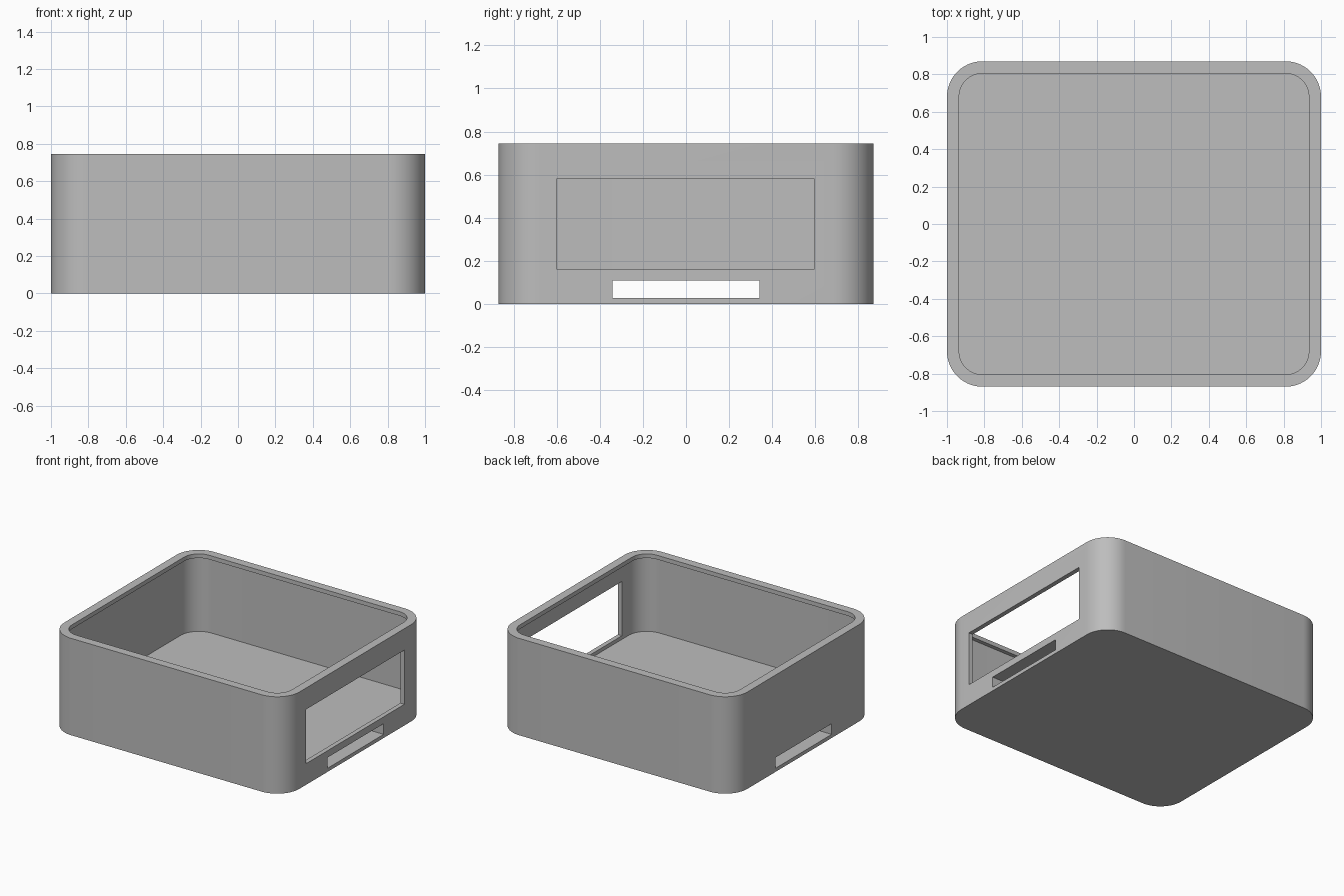
import bpy, bmesh, math

if "Cube" in bpy.data.objects:
    bpy.data.objects.remove(bpy.data.objects["Cube"])

HALF_X, HALF_Y, HEIGHT, RADIUS = 1.0, 0.87, 0.745, 0.19
WALL, LIP, LIP_HEIGHT, FLOOR = 0.035, 0.065, 0.032, 0.135
STEPS = 14

grey = bpy.data.materials.new("grey plastic")
grey.use_nodes = True
colour = (0.51, 0.51, 0.51, 1)
grey.diffuse_color = colour
grey.node_tree.nodes["Principled BSDF"].inputs["Base Color"].default_value = colour


def rounded_loop(bm, inset, z):
    """Rounded rectangle, offset inwards from the outer outline."""
    r = RADIUS - inset
    verts = []
    for quarter, (sx, sy) in enumerate([(1, 1), (-1, 1), (-1, -1), (1, -1)]):
        for i in range(STEPS + 1):
            a = math.pi / 2 * (quarter + i / STEPS)
            verts.append(bm.verts.new((sx * (HALF_X - RADIUS) + r * math.cos(a),
                                       sy * (HALF_Y - RADIUS) + r * math.sin(a), z)))
    return verts


def make_case():
    # Skin from the underside, up the outside, over the lip, down to the floor
    profile = [(0, 0), (0, HEIGHT), (LIP, HEIGHT), (LIP, HEIGHT - LIP_HEIGHT),
               (WALL, HEIGHT - LIP_HEIGHT), (WALL, FLOOR)]
    bm = bmesh.new()
    loops = [rounded_loop(bm, inset, z) for inset, z in profile]
    for low, high in zip(loops, loops[1:]):
        n = len(low)
        for i in range(n):
            j = (i + 1) % n
            bm.faces.new((low[i], low[j], high[j], high[i]))
    bm.faces.new(list(reversed(loops[0])))
    bm.faces.new(loops[-1])
    bmesh.ops.recalc_face_normals(bm, faces=bm.faces)
    mesh = bpy.data.meshes.new("case")
    bm.to_mesh(mesh)
    bm.free()
    mesh.materials.append(grey)
    obj = bpy.data.objects.new("case", mesh)
    bpy.context.collection.objects.link(obj)
    return obj


def cut_box(target, name, x, y, z):
    """Subtract a box given by its ranges, then remove the cutter."""
    bpy.ops.mesh.primitive_cube_add(size=1, location=[sum(r) / 2 for r in (x, y, z)])
    cutter = bpy.context.object
    cutter.name = name
    cutter.scale = [r[1] - r[0] for r in (x, y, z)]
    cutter.hide_render = True
    cutter.data.materials.append(grey)
    mod = target.modifiers.new(name, "BOOLEAN")
    mod.operation, mod.solver, mod.object = "DIFFERENCE", "EXACT", cutter
    bpy.context.view_layer.objects.active = target
    bpy.ops.object.modifier_apply(modifier=name)
    bpy.data.objects.remove(cutter)


case = make_case()
# Display window in the left wall, and a strap slot right through the floor
cut_box(case, "window_cutter", (0.8, 1.2), (-0.6, 0.595), (0.163, 0.58))
cut_box(case, "slot_cutter", (-1.2, 1.2), (-0.342, 0.342), (0.028, 0.11))

bpy.ops.object.select_all(action="DESELECT")
case.select_set(True)
bpy.context.view_layer.objects.active = case
bpy.ops.object.shade_smooth_by_angle(angle=math.radians(30))
